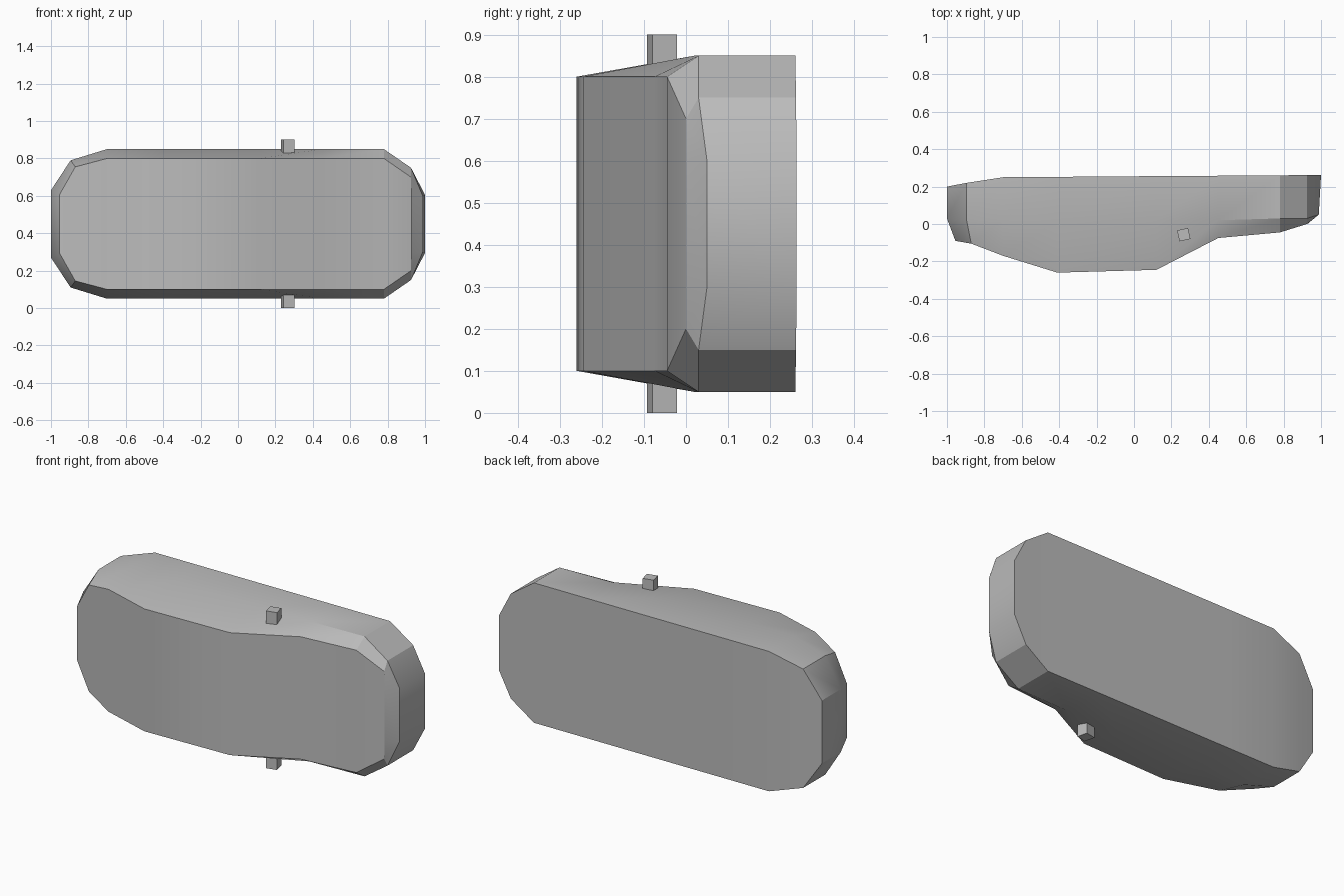
import bpy, bmesh, math

cube = bpy.data.objects.get("Cube")
if cube:
    bpy.data.objects.remove(cube)

grey = bpy.data.materials.new("plain_grey")
grey.use_nodes = True
GREY = (0.5, 0.5, 0.5, 1)
grey.diffuse_color = GREY
grey.node_tree.nodes["Principled BSDF"].inputs["Base Color"].default_value = GREY

MID = 0.45  # height of the horizontal symmetry plane


def finish(name, bm):
    bmesh.ops.recalc_face_normals(bm, faces=bm.faces)
    mesh = bpy.data.meshes.new(name)
    bm.to_mesh(mesh)
    bm.free()
    mesh.materials.append(grey)
    obj = bpy.data.objects.new(name, mesh)
    bpy.context.collection.objects.link(obj)
    return obj


# Stations from right to left: (x, y, half height) of the front edge, rim and back edge
stations = [
    ((-0.955, -0.09, 0.155), (-1.0, 0.03, 0.18), (-1.0, 0.20, 0.18)),
    ((-0.87, -0.105, 0.305), (-0.895, 0.02, 0.34), (-0.895, 0.22, 0.34)),
    ((-0.70, -0.17, 0.35), (-0.70, 0.02, 0.40), (-0.70, 0.25, 0.40)),
    ((-0.41, -0.26, 0.35), (-0.41, 0.02, 0.40), (-0.41, 0.252, 0.40)),
    ((0.12, -0.245, 0.35), (0.12, 0.02, 0.40), (0.12, 0.256, 0.40)),
    ((0.45, -0.075, 0.35), (0.45, 0.02, 0.40), (0.45, 0.258, 0.40)),
    ((0.78, -0.045, 0.35), (0.78, 0.03, 0.40), (0.78, 0.26, 0.40)),
    ((0.925, 0.0, 0.25), (0.925, 0.03, 0.30), (0.925, 0.262, 0.30)),
    ((0.927, 0.0, 0.155), (0.988, 0.05, 0.15), (1.0, 0.263, 0.155)),
]

# Housing: mirrored columns skinned into a closed shell
bm = bmesh.new()
cols = [[[bm.verts.new((x, y, MID + s * h)) for x, y, h in st] for s in (1, -1)]
        for st in stations]
for a, b in zip(cols, cols[1:]):
    for side in (0, 1):
        for i in (0, 1):
            bm.faces.new((a[side][i], b[side][i], b[side][i + 1], a[side][i + 1]))
    for i in (0, 2):
        bm.faces.new((a[0][i], b[0][i], b[1][i], a[1][i]))
for end in (cols[0], cols[-1]):
    for i in (0, 1):
        bm.faces.new((end[0][i], end[0][i + 1], end[1][i + 1], end[1][i]))
housing = finish("housing", bm)
bpy.context.view_layer.objects.active = housing
housing.select_set(True)
bpy.ops.object.shade_smooth_by_angle(angle=math.radians(30))

# Pivot pin: square bar through the housing, slightly turned
bm = bmesh.new()
bmesh.ops.create_cube(bm, size=1)
bmesh.ops.scale(bm, vec=(0.06, 0.06, 0.9), verts=bm.verts)
pin = finish("pivot_pin", bm)
pin.location = (0.266, -0.057, MID)
pin.rotation_euler.z = math.radians(13)
